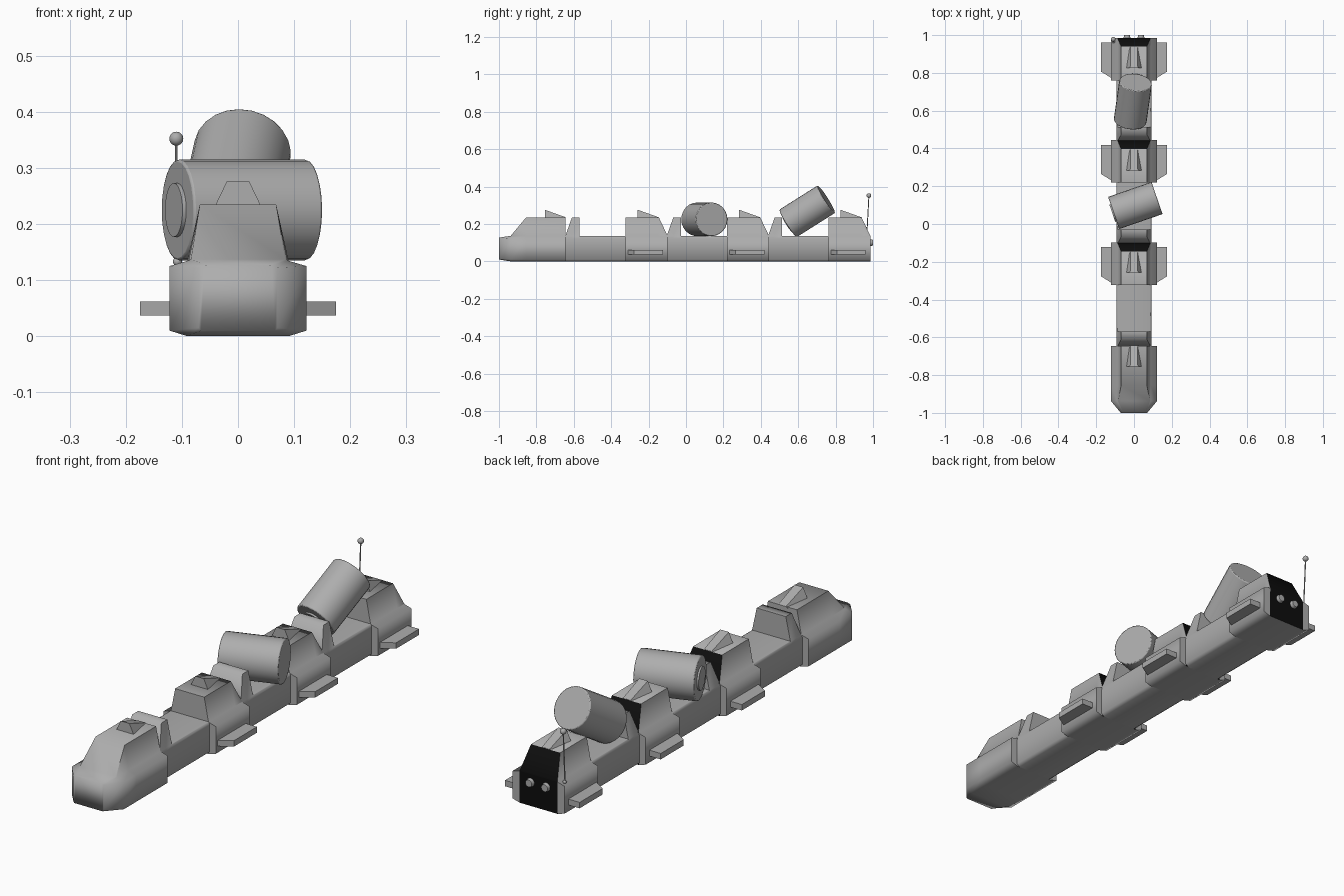
import bpy, bmesh, math
from mathutils import Vector

if "Cube" in bpy.data.objects:
    bpy.data.objects.remove(bpy.data.objects["Cube"])


def material(name, value):
    m = bpy.data.materials.new(name)
    m.use_nodes = True
    colour = (value, value, value, 1)
    m.diffuse_color = colour
    m.node_tree.nodes["Principled BSDF"].inputs["Base Color"].default_value = colour
    return m


GREY = material("hull grey", 0.42)
BLACK = material("black panel", 0.004)


def finish(name, bm, angle=75, dark_rear=False):
    bmesh.ops.recalc_face_normals(bm, faces=bm.faces)
    bm.normal_update()
    if dark_rear:
        for f in bm.faces:
            if f.normal.y > 0.5 and abs(f.calc_center_median().x) < 0.02:
                f.material_index = 1
    me = bpy.data.meshes.new(name)
    bm.to_mesh(me)
    bm.free()
    me.materials.append(GREY)
    me.materials.append(BLACK)
    ob = bpy.data.objects.new(name, me)
    bpy.context.collection.objects.link(ob)
    bpy.ops.object.select_all(action='DESELECT')
    ob.select_set(True)
    bpy.context.view_layer.objects.active = ob
    bpy.ops.object.shade_smooth_by_angle(angle=math.radians(angle))
    return ob


def loft(name, sections, angle=75, dark_rear=False):
    """Skin mirrored half profiles [(x, z), ...] placed along y."""
    bm = bmesh.new()
    rings = []
    for y, half in sections:
        pts = half + [(-x, z) for x, z in reversed(half)]
        rings.append([bm.verts.new((x, y, z)) for x, z in pts])
    n = len(rings[0])
    for a, b in zip(rings, rings[1:]):
        for i in range(n):
            j = (i + 1) % n
            bm.faces.new((a[i], a[j], b[j], b[i]))
    caps = [(0, 1, 2, 3)]
    if n == 10:
        caps += [(0, 3, 6, 9), (3, 4, 5, 6), (6, 7, 8, 9)]
    for ring in (rings[0], rings[-1]):
        for c in caps:
            bm.faces.new([ring[i] for i in c])
    bmesh.ops.remove_doubles(bm, verts=bm.verts, dist=1e-5)
    bmesh.ops.dissolve_degenerate(bm, edges=bm.edges, dist=1e-5)
    return finish(name, bm, angle, dark_rear)


def rod(name, centre, axis, r, length, sides=24, angle=40, r2=None):
    bm = bmesh.new()
    bmesh.ops.create_cone(bm, cap_ends=True, segments=sides, radius1=r,
                          radius2=r if r2 is None else r2, depth=length)
    rot = Vector(axis).to_track_quat('Z', 'Y').to_matrix()
    bmesh.ops.rotate(bm, verts=bm.verts, matrix=rot)
    bmesh.ops.translate(bm, verts=bm.verts, vec=centre)
    return finish(name, bm, angle)


def ball(name, centre, r):
    bm = bmesh.new()
    bmesh.ops.create_uvsphere(bm, u_segments=16, v_segments=10, radius=r)
    bmesh.ops.translate(bm, verts=bm.verts, vec=centre)
    return finish(name, bm)


# Half profiles shared by the hull parts
BODY = [(.09, 0), (.122, .01), (.122, .125), (.088, .135)]
CABIN = BODY + [(.068, .235)]
CABIN_LOW = BODY + [(.088, .136)]
BED = [(.08, 0), (.093, .01), (.093, .125), (.09, .135)]
BED_LOW = BED + [(.086, .136)]
BED_TALL = BED + [(.068, .235)]


def roof_wedge(name, y):
    loft(name, [(y, [(.042, .23), (.02, .276)]),
                (y + .112, [(.025, .23), (.018, .236)])], 30)


# Nose section
loft("nose", [
    (-1.0, [(.066, .01), (.07, .015), (.07, .122), (.06, .126), (.055, .127)]),
    (-.937, BODY + [(.084, .137)]),
    (-.855, CABIN),
    (-.645, CABIN)])
roof_wedge("nose_roof_wedge", -.755)

# Repeating bed and cabin segments
for k in range(3):
    y = -.645 + .542 * k
    tag = "_%d" % (k + 1)
    loft("cargo_bed" + tag, [(y, BED_LOW), (y + .035, BED_TALL),
                             (y + .075, BED_TALL), (y + .075, BED_LOW),
                             (y + .325, BED_LOW)])
    c = y + .322
    loft("cabin" + tag, [(c, CABIN), (c + .178, CABIN), (c + .225, CABIN_LOW)],
         dark_rear=True)
    roof_wedge("roof_wedge" + tag, c + .065)
    # Side fins pass through the cabin
    loft("side_fins" + tag, [(c + .012, [(.12, .037), (.12, .062)]),
                             (c + .046, [(.175, .037), (.175, .062)]),
                             (c + .2, [(.175, .037), (.175, .062)])], 30)


# Cargo tanks, each with a hatch disc on one end
def tank(name, centre, yaw, pitch, r=.09, length=.243):
    axis = Vector((math.cos(pitch) * math.cos(yaw),
                   math.cos(pitch) * math.sin(yaw), math.sin(pitch)))
    ob = rod(name, centre, axis, r, length)
    bevel = ob.modifiers.new("rim", 'BEVEL')
    bevel.width = .004
    bevel.segments = 2
    bevel.limit_method = 'ANGLE'
    bevel.angle_limit = math.radians(50)
    rod(name + "_hatch", Vector(centre) - axis * (length / 2 + .003), axis,
        .048, .008)


tank("tank_1", (.007, .098, .225), math.radians(19), 0)
tank("tank_2", (-.006, .648, .268), math.radians(82), math.radians(32), .087)

# Rear nozzles
for side, x in (("left", .037), ("right", -.037)):
    rod("nozzle_" + side, (x, .988, .1), (0, 1, 0), .02, .024, 16, r2=.015)

# Antenna
rod("antenna_rod", (-.11, .972, .24), (0, .012, .22), .0025, .22, 8)
ball("antenna_tip", (-.11, .978, .352), .0125)
ball("antenna_mount", (-.108, .965, .133), .008)
